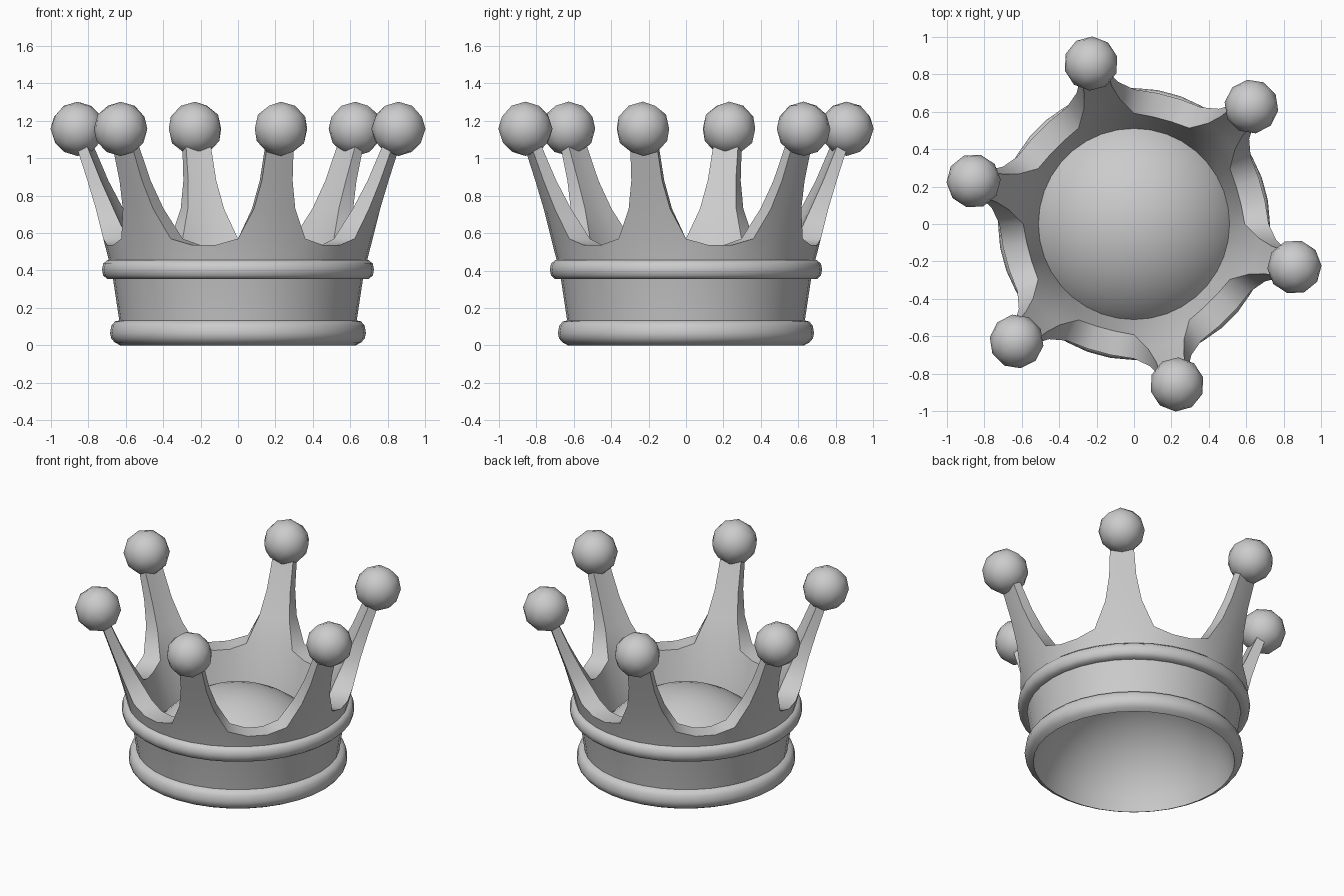
import bpy, math

if "Cube" in bpy.data.objects:
    bpy.data.objects.remove(bpy.data.objects["Cube"])

def pol(r, deg, z):
    a = math.radians(deg)
    return (r * math.cos(a), r * math.sin(a), z)

def make(name, verts, faces, angle=35):
    me = bpy.data.meshes.new(name)
    me.from_pydata(verts, [], faces)
    ob = bpy.data.objects.new(name, me)
    bpy.context.collection.objects.link(ob)
    smooth(ob, angle)
    return ob

def smooth(ob, angle):
    bpy.ops.object.select_all(action='DESELECT')
    ob.select_set(True)
    bpy.context.view_layer.objects.active = ob
    bpy.ops.object.mode_set(mode='EDIT')
    bpy.ops.mesh.select_all(action='SELECT')
    bpy.ops.mesh.remove_doubles(threshold=0.0005)
    bpy.ops.mesh.normals_make_consistent(inside=False)
    bpy.ops.object.mode_set(mode='OBJECT')
    bpy.ops.object.shade_smooth_by_angle(angle=math.radians(angle))

def lathe(name, profile, n=36, angle=35):
    m = len(profile)
    verts = [pol(r, 360 * i / n, z) for i in range(n) for r, z in profile]
    faces = [(i * m + j, (i + 1) % n * m + j, (i + 1) % n * m + j + 1, i * m + j + 1)
             for i in range(n) for j in range(m - 1)]
    return make(name, verts, faces, angle)

# Crown wall: loop of columns whose top edge dips between the spikes, plus the spikes
SPIKES = [45 + 60 * k for k in range(6)]
# rungs up a spike: height, outer radius, inner radius, half angle
RUNGS = [(0.57, 0.72, 0.592, 15), (0.73, 0.765, 0.67, 8.6),
         (0.88, 0.815, 0.742, 6.0), (1.10, 0.89, 0.835, 4.6)]
verts, faces = [], []

def quad(*pts):
    faces.append(tuple(range(len(verts), len(verts) + len(pts))))
    verts.extend(pts)

for c in SPIKES:
    cols = [(-15, 0.57), (-5, 0.57), (5, 0.57), (15, 0.57), (25, 0.535), (35, 0.535), (45, 0.57)]
    for (a, za), (b, zb) in zip(cols, cols[1:]):
        def ring(d, z):
            t = (z - 0.535) / 0.035
            return (pol(0.711 + 0.009 * t, c + d, z), pol(0.582 + 0.010 * t, c + d, z))
        (ao, ai), (bo, bi) = ring(a, za), ring(b, zb)
        quad(pol(0.63, c + a, 0.10), pol(0.63, c + b, 0.10),
             pol(0.672, c + b, 0.38), pol(0.672, c + a, 0.38))
        quad(pol(0.672, c + a, 0.38), pol(0.672, c + b, 0.38), bo, ao)
        quad(pol(0.511, c + a, 0.272), ai, bi, pol(0.511, c + b, 0.272))
        if a >= 15:
            quad(ao, bo, bi, ai)
    for (z0, o0, i0, h0), (z1, o1, i1, h1) in zip(RUNGS, RUNGS[1:]):
        for u, v in ((-1, -1 / 3), (-1 / 3, 1 / 3), (1 / 3, 1)):
            quad(pol(o0, c + u * h0, z0), pol(o0, c + v * h0, z0),
                 pol(o1, c + v * h1, z1), pol(o1, c + u * h1, z1))
            quad(pol(i0, c + u * h0, z0), pol(i1, c + u * h1, z1),
                 pol(i1, c + v * h1, z1), pol(i0, c + v * h0, z0))
        for s in (-1, 1):
            quad(pol(o0, c + s * h0, z0), pol(o1, c + s * h1, z1),
                 pol(i1, c + s * h1, z1), pol(i0, c + s * h0, z0))
make("crown_wall", verts, faces, 50)

# Rounded bands around the base and middle
lathe("base_band", [(0.63, 0), (0.66, 0.016), (0.678, 0.038), (0.684, 0.065),
                    (0.677, 0.105), (0.658, 0.128), (0.625, 0.135)], angle=60)
lathe("middle_band", [(0.66, 0.355), (0.70, 0.355), (0.721, 0.374), (0.727, 0.405),
                      (0.721, 0.436), (0.70, 0.455), (0.66, 0.455)], angle=50)

# Domed cap lining inside the crown: a spherical cap from the base rim
R, H = 0.63, 0.52
RAD = (R * R + H * H) / (2 * H)
SPAN = math.acos((RAD - H) / RAD)
lathe("cap_lining", [(RAD * math.sin(SPAN * k / 10), H - RAD + RAD * math.cos(SPAN * k / 10))
                     for k in range(11)], angle=60)

# Balls on the spike tips
for k, c in enumerate(SPIKES):
    bpy.ops.mesh.primitive_ico_sphere_add(subdivisions=2, radius=0.145, location=pol(0.888, c, 1.157),
                                          rotation=(0, 0, math.radians(c)))
    ball = bpy.context.object
    ball.name = f"tip_ball_{k + 1}"
    smooth(ball, 60)
